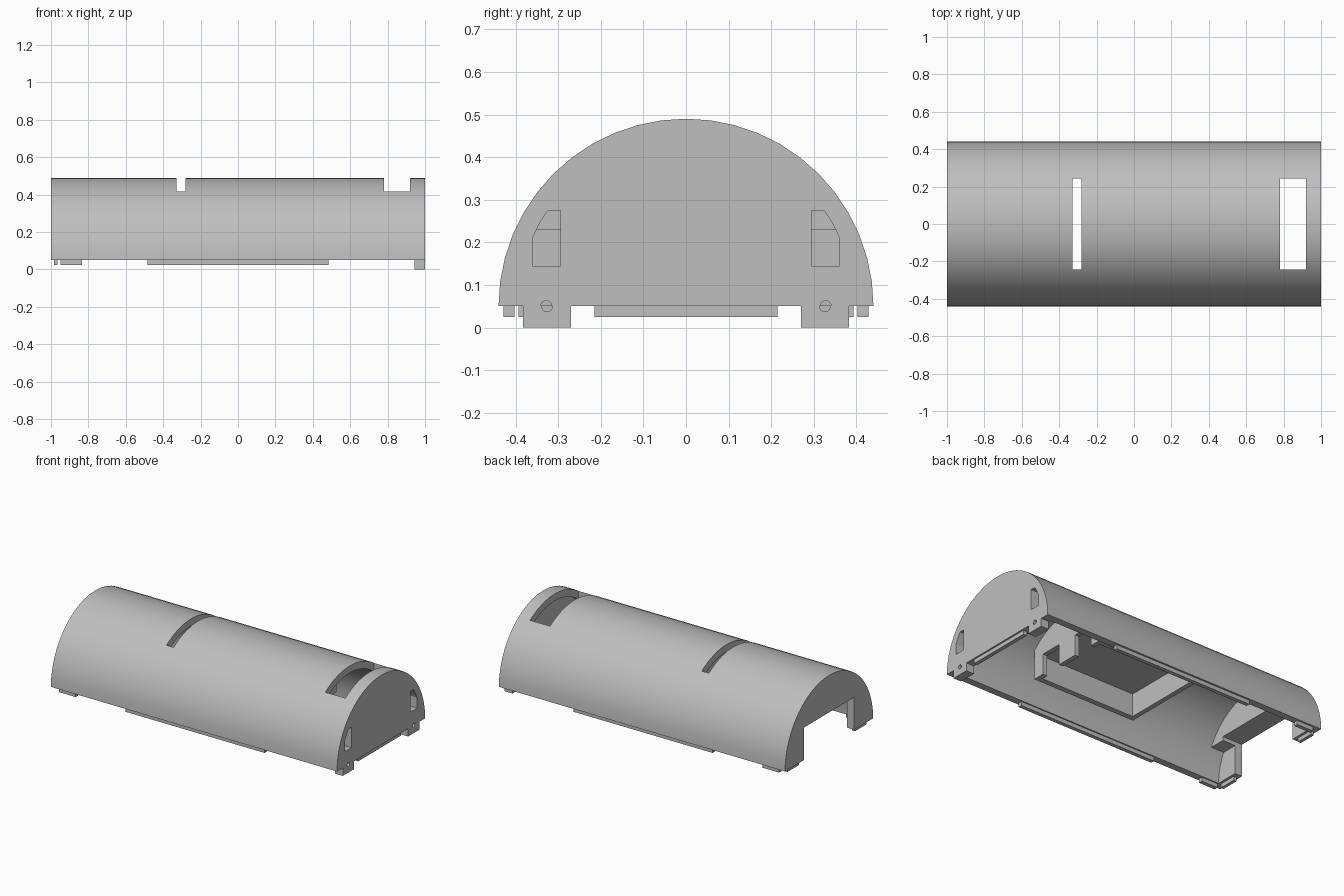
import bpy
import bmesh
from math import pi, cos, sin

cube = bpy.data.objects.get("Cube")
if cube:
    bpy.data.objects.remove(cube, do_unlink=True)

RADIUS, INNER, BASE = 0.44, 0.395, 0.05

grey = bpy.data.materials.new("light_grey")
grey.use_nodes = True
grey.diffuse_color = (0.52, 0.52, 0.52, 1)
grey.node_tree.nodes["Principled BSDF"].inputs["Base Color"].default_value = (0.52, 0.52, 0.52, 1)


def extrude(name, profile, x0, x1):
    """Extrude a y-z profile along x."""
    bm = bmesh.new()
    face = bm.faces.new([bm.verts.new((x0, y, z)) for y, z in profile])
    out = bmesh.ops.extrude_face_region(bm, geom=[face])
    moved = [v for v in out["geom"] if isinstance(v, bmesh.types.BMVert)]
    bmesh.ops.translate(bm, verts=moved, vec=(x1 - x0, 0, 0))
    bmesh.ops.recalc_face_normals(bm, faces=bm.faces)
    mesh = bpy.data.meshes.new(name)
    bm.to_mesh(mesh)
    bm.free()
    mesh.materials.append(grey)
    obj = bpy.data.objects.new(name, mesh)
    bpy.context.collection.objects.link(obj)
    return obj


def box(name, x, y, z):
    return extrude(name, [(y[0], z[0]), (y[1], z[0]), (y[1], z[1]), (y[0], z[1])], *x)


def arc(r, steps=24):
    return [(r * cos(pi * i / steps), BASE + r * sin(pi * i / steps)) for i in range(steps + 1)]


def combine(obj, cutters, operation="DIFFERENCE"):
    """Apply booleans and discard the cutters."""
    bpy.context.view_layer.objects.active = obj
    for cutter in cutters:
        cutter.hide_render = True
        mod = obj.modifiers.new("cut", "BOOLEAN")
        mod.operation, mod.solver, mod.object = operation, "EXACT", cutter
        bpy.ops.object.modifier_apply(modifier=mod.name)
        bpy.data.objects.remove(cutter, do_unlink=True)


def both(y):
    """A y range and its mirror image."""
    return (y, (-y[1], -y[0]))


# Arched shell with two slots across the crown
shell = extrude("arched_shell", arc(RADIUS) + arc(INNER)[::-1], -1, 1)
combine(shell, [box("slot", x, (-0.242, 0.242), (0.3, 0.6))
                for x in ((-0.33, -0.28), (0.78, 0.92))])

# Closed end wall with windows and screw holes
end_wall = extrude("closed_end_wall", arc(INNER + 0.001), 0.945, 1)
combine(end_wall, [box("window", (0.9, 1.1), y, (0.145, 0.275)) for y in both((0.295, 0.36))])


def screw_hole(y):
    ring = [(y + 0.013 * cos(pi * i / 8), BASE + 0.013 * sin(pi * i / 8)) for i in range(16)]
    return extrude("screw_hole", ring, 0.9, 1.1)


combine(end_wall, [screw_hole(y) for y in (-0.328, 0.328)])
for y in both((0.27, 0.382)):
    foot = box("screw_foot", (0.945, 1), y, (0, BASE))
    combine(foot, [screw_hole(sum(y) / 2)])
box("end_wall_tongue", (0.965, 0.99), (-0.215, 0.215), (0.025, 0.055))

# Open end wall with a thick lintel
open_end = extrude("open_end_wall", arc(INNER + 0.001), -1, -0.86)
combine(open_end, [box("doorway", (-1.1, -0.8), (-0.25, 0.25), (-0.1, 0.255)),
                   box("recess", (-0.95, -0.8), (-0.5, 0.5), (-0.1, 0.23))])

# Compartment hanging beneath the crown
compartment = extrude("inner_compartment", arc(INNER + 0.002), -0.23, 0.49)
combine(compartment, [box("bounds", (-0.4, 0.6), (-0.285, 0.285), (0.14, 0.6))], "INTERSECT")
combine(compartment, [box("cavity", (-0.2, 0.46), (-0.25, 0.25), (0, 0.285))])
combine(compartment, [box("notch", (0.44, 0.55), y, (0, 0.27)) for y in both((0.07, 0.21))])

# Locating tongues along the lower rims
for y in both((0.403, 0.428)):
    box("side_tongue", (-0.485, 0.485), y, (0.025, 0.055))
    box("corner_tongue", (-0.95, -0.835), y, (0.025, 0.055))
for y in both((0.28, 0.393)):
    box("end_tongue", (-0.985, -0.965), y, (0.025, 0.055))

# Smooth curve with crisp edges
bpy.ops.object.select_all(action="DESELECT")
shell.select_set(True)
bpy.context.view_layer.objects.active = shell
bpy.ops.object.shade_smooth_by_angle(angle=pi / 6)
